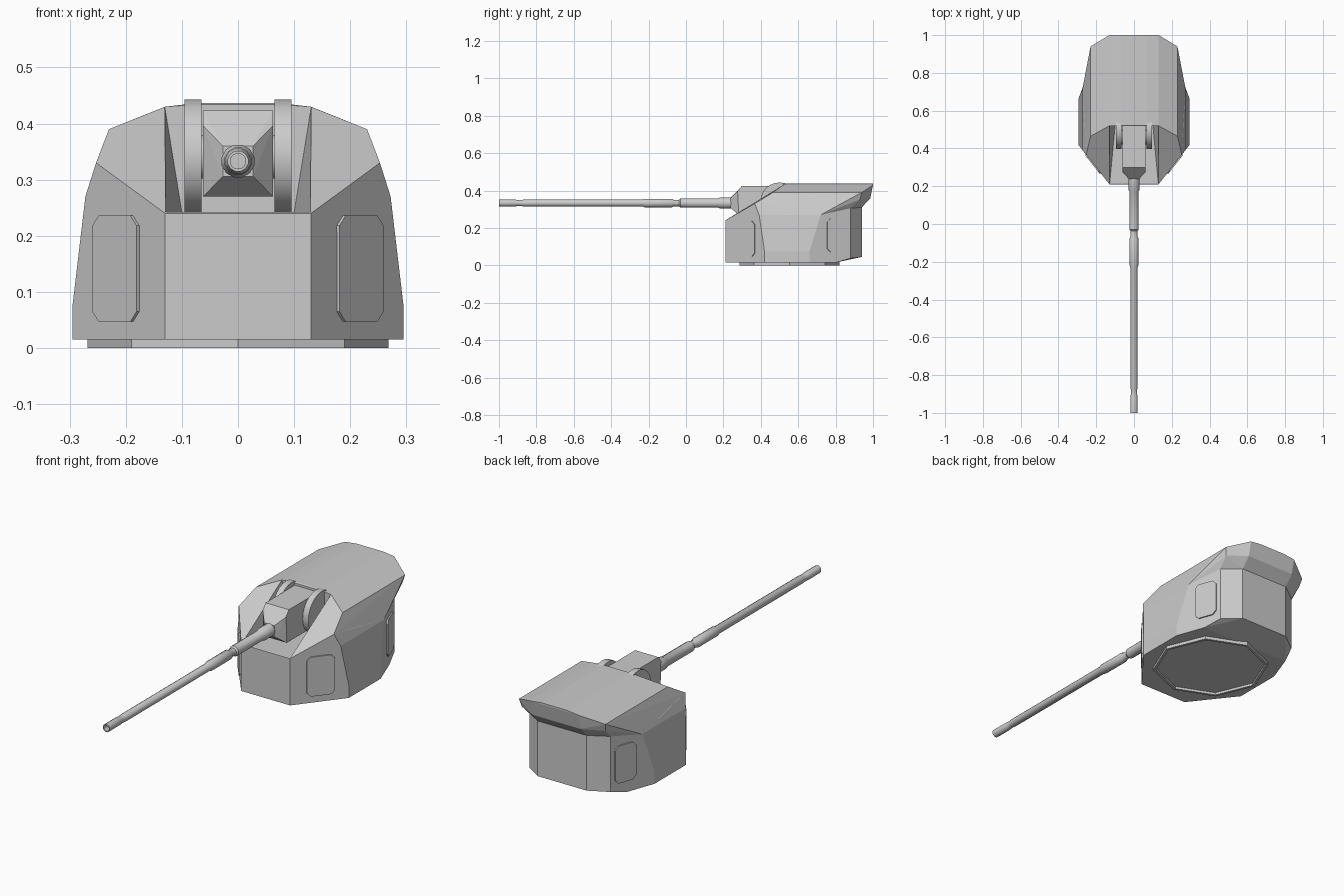
import bpy, bmesh, math
from mathutils import Vector

if "Cube" in bpy.data.objects:
    bpy.data.objects.remove(bpy.data.objects["Cube"])


def make(name, bm):
    bmesh.ops.recalc_face_normals(bm, faces=bm.faces[:])
    me = bpy.data.meshes.new(name)
    bm.to_mesh(me)
    bm.free()
    ob = bpy.data.objects.new(name, me)
    bpy.context.collection.objects.link(ob)
    return ob


def hull(name, half):
    """Convex solid from right-hand corner points mirrored across x."""
    bm = bmesh.new()
    for x, y, z in half:
        for s in (1, -1):
            bm.verts.new((s * x, y, z))
    res = bmesh.ops.convex_hull(bm, input=bm.verts[:])
    junk = {g for g in res["geom_interior"] + res["geom_unused"]
            if isinstance(g, bmesh.types.BMVert) and g.is_valid}
    bmesh.ops.delete(bm, geom=list(junk), context='VERTS')
    bmesh.ops.dissolve_limit(bm, angle_limit=0.03, verts=bm.verts[:], edges=bm.edges[:])
    return make(name, bm)


def boolean(target, tool, op):
    mod = target.modifiers.new(op.lower(), 'BOOLEAN')
    mod.object, mod.operation, mod.solver = tool, op, 'EXACT'
    bpy.context.view_layer.objects.active = target
    bpy.ops.object.modifier_apply(modifier=mod.name)
    bpy.data.objects.remove(tool)


def lathe(name, profile, centre, axis, sides, closed=False, phase=0.0):
    """Revolve (distance along axis, radius) pairs around an axis."""
    bm = bmesh.new()
    axis = Vector(axis)
    u = axis.orthogonal().normalized()
    v = axis.cross(u)
    rings = []
    for d, r in profile:
        ring = []
        for i in range(sides):
            a = 2 * math.pi * i / sides + phase
            ring.append(bm.verts.new(Vector(centre) + axis * d
                                     + (u * math.cos(a) + v * math.sin(a)) * r))
        rings.append(ring)
    for a, b in zip(rings, rings[1:]):
        for i in range(sides):
            j = (i + 1) % sides
            bm.faces.new((a[i], a[j], b[j], b[i]))
    bm.faces.new(rings[0])
    bm.faces.new(rings[-1])
    ob = make(name, bm)
    bpy.ops.object.select_all(action='DESELECT')
    ob.select_set(True)
    bpy.context.view_layer.objects.active = ob
    bpy.ops.object.shade_smooth_by_angle(angle=math.radians(40))
    return ob


def panel(name, p0, p1, z0, z1, side):
    """Raised plate with clipped corners on a vertical wall from p0 to p1."""
    a, b = Vector((*p0, 0)), Vector((*p1, 0))
    t = (b - a).normalized()
    n = Vector((t.y, -t.x, 0))
    w, c = (b - a).length, 0.018
    outline = [(c, z0), (w - c, z0), (w, z0 + c), (w, z1 - c),
               (w - c, z1), (c, z1), (0, z1 - c), (0, z0 + c)]
    bm = bmesh.new()
    rings = []
    for off in (-0.01, 0.006):
        ring = []
        for d, z in outline:
            p = a + t * d + n * off
            ring.append(bm.verts.new((side * p.x, p.y, z)))
        rings.append(ring)
        bm.faces.new(ring)
    for i in range(8):
        j = (i + 1) % 8
        bm.faces.new((rings[0][i], rings[0][j], rings[1][j], rings[1][i]))
    return make(name, bm)


# Turret housing: lower walls
shared = [(.13, .21, .24), (.253, .367, .33), (.272, .391, .27), (.272, .72, .27)]
housing = hull("turret_housing", shared + [
    (.13, .21, .015), (.295, .42, .015), (.295, .42, .075),
    (.295, .66, .015), (.295, .66, .075), (.244, .80, .015),
    (.215, .88, .038), (.13, .94, .045), (.215, .88, .305), (.13, .94, .31)])

# Upper walls, roof and rear overhang
roof = hull("roof", shared + [
    (.215, .88, .305), (.13, .94, .31), (.222, .93, .352), (.13, .985, .358),
    (.23, .94, .39), (.13, 1.0, .43), (.07, 1.0, .437),
    (.23, .465, .39), (.13, .52, .43), (.07, .525, .437)])
boolean(housing, roof, 'UNION')

# Gun slot with outward leaning walls
slot = hull("slot_cutter", [(.13, .2, .242), (.1, .52, .242), (.172, .2, .5), (.142, .52, .5)])
slot.hide_render = True
boolean(housing, slot, 'DIFFERENCE')

# Turning ring, hollow underneath
lathe("base_ring", [(0.02, .268), (0, .268), (0, .255), (0.012, .255)],
      (0, .553, 0), (0, 0, 1), 8)

# Wall panels
front = lambda x: (x, .21 + (x - .13) * .21 / .165)
rear = lambda y: (.295 - (y - .66) * .08 / .22, y)
for side, label in ((1, "right"), (-1, "left")):
    panel("front_panel_" + label, front(.176), front(.255), .047, .236, side)
    panel("rear_panel_" + label, rear(.755), rear(.86), .07, .25, side)
    # Trunnion discs
    lathe("trunnion_disc_" + label, [(-.015, .102), (.015, .102)],
          (side * .08, .5, .341), (1, 0, 0), 24)

# Gun cradle with pyramid nose, and its pivot pin
hull("gun_cradle", [(.027, .238, .306), (.027, .238, .36), (.062, .282, .27),
                    (.062, .276, .396), (.062, .298, .423), (.062, .53, .423),
                    (.062, .53, .27)])
lathe("pivot_pin", [(-.07, .04), (.07, .04)], (0, .46, .341), (1, 0, 0), 12)

# Barrel with collar, sleeves, neck and open bore
lathe("gun_barrel", [
    (-.26, .03), (-.18, .03), (-.172, .025), (.03, .025), (.038, .018), (.065, .018),
    (.075, .0235), (.22, .0235), (.232, .019), (.87, .019), (.875, .0175), (.905, .0175),
    (.91, .019), (1.0, .019), (1.0, .014), (.9, .014)],
    (0, 0, .333), (0, -1, 0), 12)
